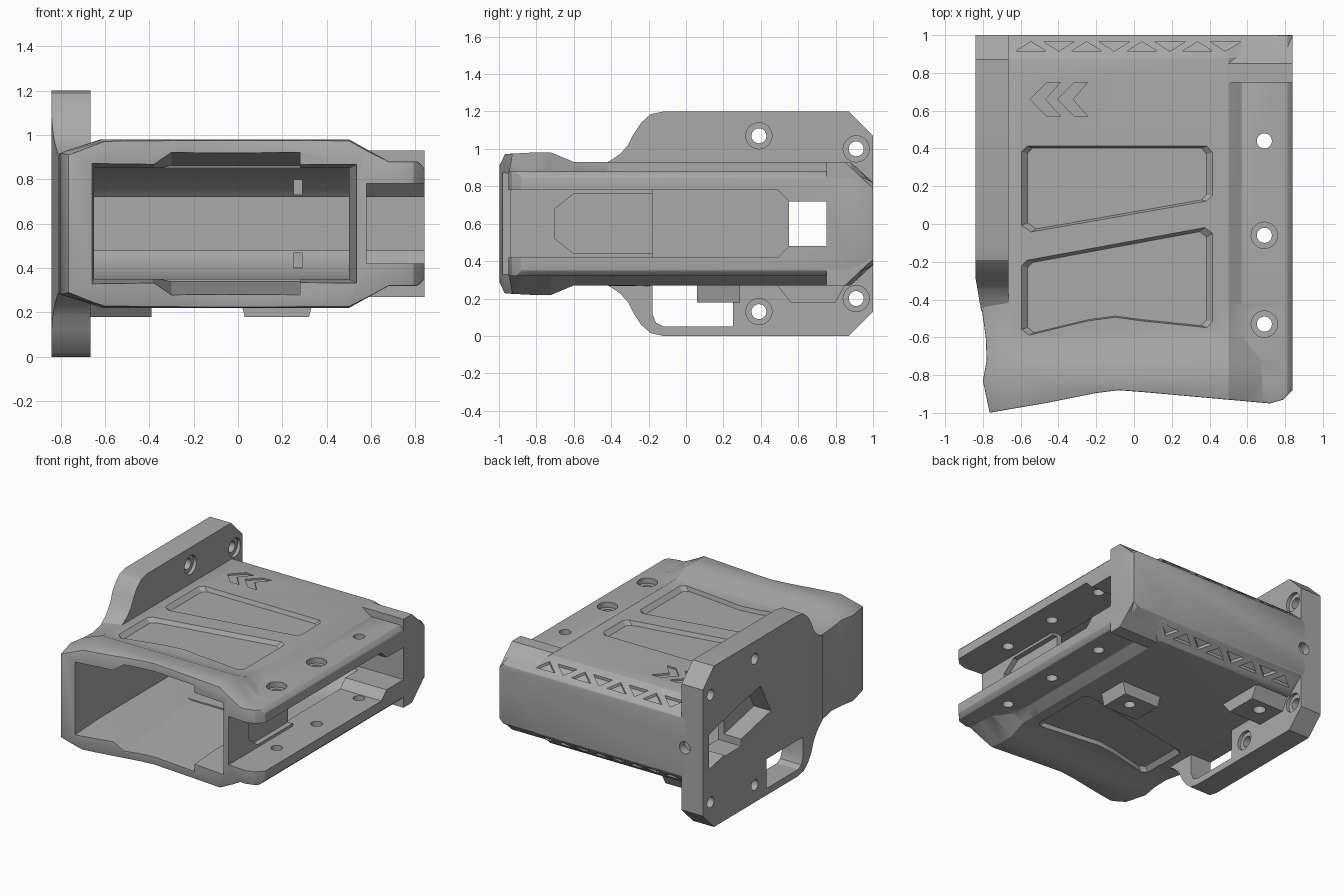
import bpy, bmesh, math
from mathutils import Vector

cube = bpy.data.objects.get("Cube")
if cube:
    bpy.data.objects.remove(cube)

grey = bpy.data.materials.new("matte_grey")
grey.use_nodes = True
GREY = (0.4, 0.4, 0.4, 1)
grey.diffuse_color = GREY
grey.node_tree.nodes["Principled BSDF"].inputs["Base Color"].default_value = GREY
MID = 0.6  # height of the symmetry plane


def skin(name, rings):
    """Closed solid through a list of rings with equal point counts."""
    bm = bmesh.new()
    loops = [[bm.verts.new(p) for p in ring] for ring in rings]
    n = len(loops[0])
    for a, b in zip(loops, loops[1:]):
        for i in range(n):
            bm.faces.new((a[i], a[(i + 1) % n], b[(i + 1) % n], b[i]))
    bm.faces.new(loops[0])
    bm.faces.new(loops[-1])
    bmesh.ops.recalc_face_normals(bm, faces=bm.faces)
    mesh = bpy.data.meshes.new(name)
    bm.to_mesh(mesh)
    bm.free()
    mesh.materials.append(grey)
    ob = bpy.data.objects.new(name, mesh)
    bpy.context.collection.objects.link(ob)
    return ob


def prism(name, axis, pts, lo, hi, shrink=1.0):
    """Extrude a flat outline along an axis; the lo end may be shrunk."""
    cx = sum(p[0] for p in pts) / len(pts)
    cy = sum(p[1] for p in pts) / len(pts)
    place = {"x": lambda a, b, t: (t, a, b), "y": lambda a, b, t: (a, t, b),
             "z": lambda a, b, t: (a, b, t)}[axis]
    small = [place(cx + (a - cx) * shrink, cy + (b - cy) * shrink, lo) for a, b in pts]
    return skin(name, [small, [place(a, b, hi) for a, b in pts]])


def circle(a, b, r, n=24):
    return [(a + r * math.cos(math.tau * i / n), b + r * math.sin(math.tau * i / n)) for i in range(n)]


def rect(a0, a1, b0, b1):
    return [(a0, b0), (a1, b0), (a1, b1), (a0, b1)]


def flip(ob):
    """Reflect a part through the symmetry plane."""
    for v in ob.data.vertices:
        v.co.z = 2 * MID - v.co.z
    ob.data.flip_normals()
    return ob


def apply_mod(ob, kind, **settings):
    mod = ob.modifiers.new(kind.title(), kind)
    for key, value in settings.items():
        setattr(mod, key, value)
    bpy.context.view_layer.objects.active = ob
    bpy.ops.object.modifier_apply(modifier=mod.name)


def cut(cutter, *targets):
    for ob in targets:
        apply_mod(ob, "BOOLEAN", object=cutter, operation="DIFFERENCE", solver="EXACT")
    bpy.data.objects.remove(cutter)


def body_ring(y, top, left, shoulder, crest, right):
    """Cross-section with a stepped rail on the right."""
    rail = min(0.28, top)
    upper = [(left, shoulder), (crest, top), (0.5, top), (right, rail), (0.81, rail), (0.84, rail - 0.03)]
    lower = [(x, -z) for x, z in reversed(upper)]
    return [(x, y, MID + z) for x, z in upper + lower]


# Main housing with its flared mouth
housing = skin("housing", [body_ring(*s) for s in (
    (-1.02, 0.37, -0.76, 0.31, -0.60, 0.68),
    (-0.83, 0.38, -0.80, 0.32, -0.60, 0.68),
    (-0.72, 0.38, -0.78, 0.32, -0.62, 0.67),
    (-0.60, 0.33, -0.785, 0.31, -0.67, 0.58),
    (-0.42, 0.33, -0.81, 0.32, -0.68, 0.57),
    (-0.41, 0.33, -0.70, 0.32, -0.68, 0.57),
    (0.88, 0.33, -0.70, 0.32, -0.68, 0.57),
    (1.00, 0.22, -0.70, 0.21, -0.68, 0.57))])

# Side plate with swept front corners
half = [(-0.46, 0.31), (-0.40, 0.34), (-0.35, 0.375), (-0.31, 0.42), (-0.28, 0.48), (-0.24, 0.54),
        (-0.19, 0.585), (-0.12, 0.6), (0.87, 0.6), (1.0, 0.47)]
outline = [(y, MID + z) for y, z in half] + [(y, MID - z) for y, z in reversed(half)]
plate = prism("side_plate", "x", outline, -0.84, -0.665)

# Rear corner block joining the rails
rear_block = prism("rear_corner_block", "x", [
    (0.75, 0.27), (0.85, 0.27), (1, 0.41), (1, 0.79), (0.85, 0.93), (0.75, 0.93)], 0.50, 0.84)

# Curved front edge and tapered left flank
cut(prism("cutter", "z", [
    (-0.95, -1.0), (-0.77, -1.0), (-0.45, -0.945), (-0.2, -0.895), (-0.08, -0.88), (0.05, -0.89),
    (0.72, -0.95), (0.79, -0.93), (0.84, -0.88), (0.95, -0.75), (0.95, -1.2), (-0.95, -1.2)],
    0, 1.2), housing)
cut(prism("cutter", "z", [(-0.84, -0.28), (-0.77, -0.69), (-0.95, -0.69), (-0.95, -0.28)],
          -0.1, 1.3), plate)
apply_mod(housing, "BEVEL", width=0.012, segments=2, limit_method="ANGLE", angle_limit=0.6)

# Inner cavity with a rounded rear wall
sections = [(-1.1, -0.66, 0.56, 0.28), (-0.7, -0.65, 0.5, 0.25)]
for i in range(9):
    t = math.radians(10 * i)
    sections.append((0.35 + 0.4 * math.sin(t), -0.65, 0.5, 0.25 * math.cos(t)))
cut(skin("cutter", [[(x, y, z) for x, z in rect(x0, x1, MID - h, MID + h)]
                    for y, x0, x1, h in sections]), housing)

# Mouth relief in ceiling and floor
for s in (1, -1):
    def relief(y, depth):
        return [(x, y, MID + s * z) for x, z in
                ((-0.45, 0.2), (-0.45, 0.23), (-0.3, depth), (0.28, depth), (0.28, 0.2))]
    cut(skin("cutter", [relief(-1.1, 0.335), relief(-0.1, 0.26)]), housing)

# Slot between the rails, side opening and cross tunnel
slot = [(-1.1, 0.42), (0.49, 0.42), (0.55, 0.48), (0.75, 0.48), (0.75, 0.72), (0.55, 0.72),
        (0.49, 0.78), (-1.1, 0.78)]
cut(prism("cutter", "x", slot, 0.58, 0.95), housing)
opening = [(max(y, -0.18), z) for y, z in slot]
cut(prism("cutter", "x", opening, 0.4, 0.6), housing)
cut(prism("cutter", "x", [(-0.7, 0.52), (-0.6, 0.44), (-0.17, 0.44), (-0.17, 0.76), (-0.6, 0.76),
                          (-0.7, 0.68)], 0.54, 0.6), housing)
cut(prism("cutter", "x", rect(0.55, 0.75, 0.48, 0.72), -1, 0.6), housing, plate)

# Angular window and lower grip window in the plate
cut(prism("cutter", "x", [(0.93, 0.45), (0.93, 0.71), (0.55, 0.80), (0.32, 0.84), (0.2, 0.61)],
          -0.9, -0.6), plate)
cut(prism("cutter", "x", [(-0.18, 0.27), (-0.18, 0.12), (-0.16, 0.07), (-0.12, 0.05), (0.25, 0.05),
                          (0.25, 0.27)], -0.9, -0.6), plate)

# Plate bolt holes with counterbores
for y, dz in ((0.39, 0.47), (0.91, 0.4)):
    for s in (1, -1):
        cut(prism("cutter", "x", circle(y, MID + s * dz, 0.04), -0.9, -0.6), plate)
        cut(prism("cutter", "x", circle(y, MID + s * dz, 0.07), -0.69, -0.64), plate)
cut(prism("cutter", "y", circle(-0.69, 0.6, 0.045), 0.94, 1.1), housing, plate)

# Rail holes, two with counterbores
for y, r in ((0.44, 0), (-0.06, 0.07), (-0.53, 0.07)):
    cut(prism("cutter", "z", circle(0.69, y, 0.04), 0, 1.2), housing)
    if r:
        cut(prism("cutter", "z", circle(0.69, y, r), 0.84, 1.2), housing)

# Sunken panels on top, one repeated below
rear_panel = [(-0.57, 0.415), (0.39, 0.415), (0.42, 0.38), (0.42, 0.15), (0.39, 0.12), (-0.55, -0.045),
              (-0.6, -0.01), (-0.6, 0.385)]
front_panel = [(-0.57, -0.19), (0.38, -0.015), (0.42, -0.045), (0.42, -0.52), (0.39, -0.55), (0.05, -0.515),
               (-0.1, -0.495), (-0.25, -0.515), (-0.56, -0.59), (-0.6, -0.56), (-0.6, -0.22)]
for panel, name in ((rear_panel, "rear"), (front_panel, "front")):
    cut(prism("cutter", "z", panel, 0.9, 0.935, 0.93), housing)
cut(flip(prism("cutter", "z", front_panel, 0.9, 0.935, 0.93)), housing)

# Engraved chevrons
for dx in (0, 0.145):
    chevron = [(-0.55, 0.66), (-0.46, 0.75), (-0.39, 0.75), (-0.47, 0.66), (-0.39, 0.57), (-0.46, 0.57)]
    cut(prism("cutter", "z", [(x + dx, y) for x, y in chevron], 0.918, 0.96), housing)

# Row of triangular recesses along both rear chamfers
for i in range(8):
    x = -0.545 + 0.147 * i
    base, tip = (0.915, 0.965) if i % 2 == 0 else (0.965, 0.915)
    for mirrored in (False, True):
        tri = prism("cutter", "z", [(x - 0.08, base), (x + 0.08, base), (x, tip)], -0.02, 0.03)
        for v in tri.data.vertices:
            v.co.z += 0.93 - (v.co.y - 0.88) * 0.11 / 0.12
        cut(flip(tri) if mirrored else tri, housing)

# Lugs under the housing
centre_lug = prism("centre_lug", "y", [(0, 0.3), (0.03, 0.18), (0.32, 0.18), (0.35, 0.3)], 0.06, 0.29)
side_lug = prism("side_lug", "x", [(0.47, 0.29), (0.56, 0.18), (0.8, 0.18), (0.86, 0.29)], -0.68, -0.39)
cut(prism("cutter", "z", circle(0.2, 0.19, 0.04), 0.1, 0.26), centre_lug)
cut(prism("cutter", "z", circle(-0.53, 0.71, 0.045), 0.1, 0.26), side_lug)

# Guide rib inside the cavity
guide = prism("inner_guide_rib", "x", rect(0.56, 0.8, 0.73, 0.8), 0.25, 0.29)
flip_guide = flip(prism("inner_guide_rib_lower", "x", rect(0.56, 0.8, 0.73, 0.8), 0.25, 0.29))

# Shading
bpy.ops.object.select_all(action="DESELECT")
for ob in (housing, plate, rear_block, centre_lug, side_lug, guide, flip_guide):
    ob.select_set(True)
bpy.context.view_layer.objects.active = housing
bpy.ops.object.shade_smooth_by_angle(angle=math.radians(25))
